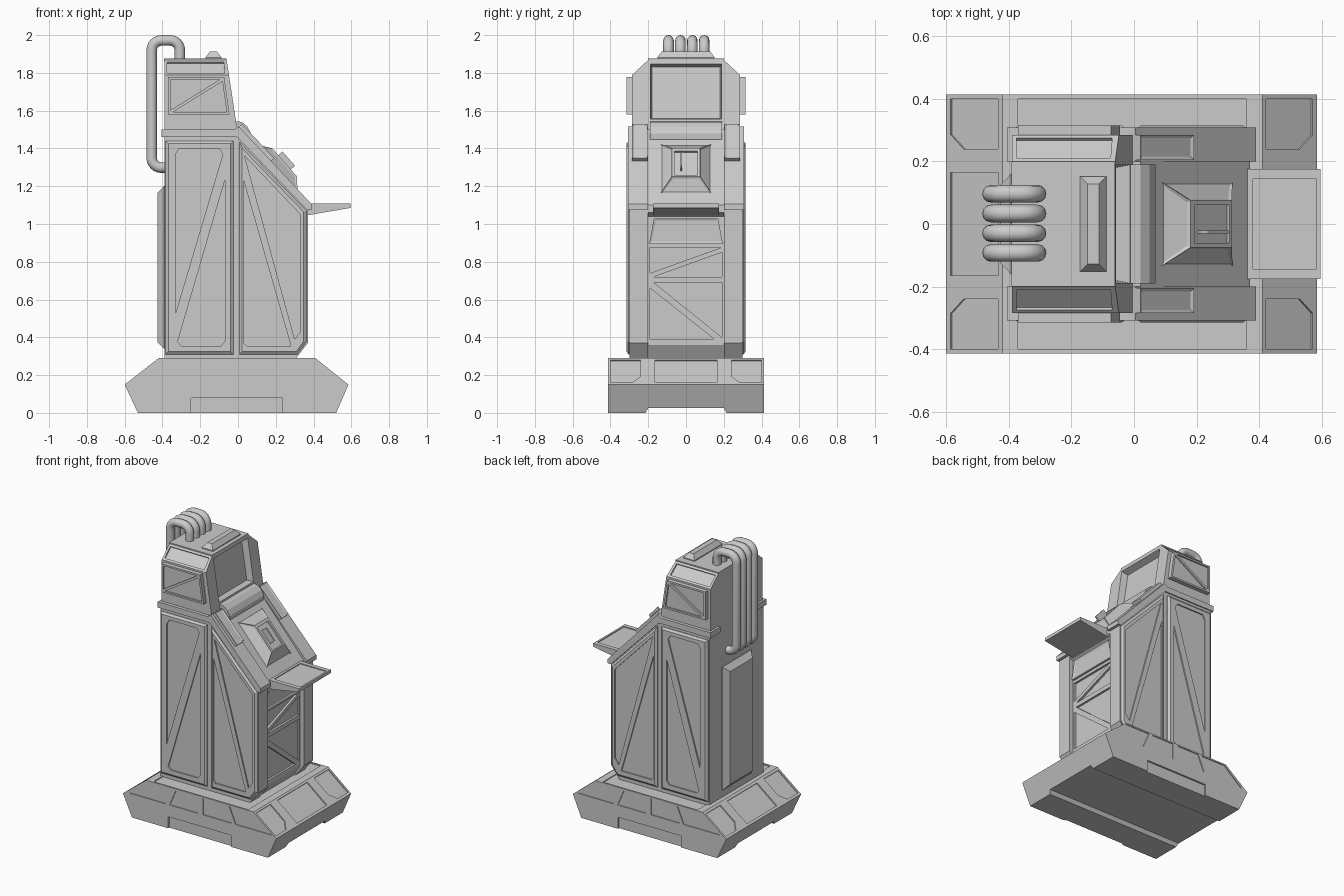
import bpy, bmesh, math
from mathutils import Vector

if "Cube" in bpy.data.objects:
    bpy.data.objects.remove(bpy.data.objects["Cube"])

grey = bpy.data.materials.new("plain grey")
grey.use_nodes = True
grey.diffuse_color = (0.6, 0.6, 0.6, 1)
grey.node_tree.nodes["Principled BSDF"].inputs["Base Color"].default_value = grey.diffuse_color

X, Y, Z = Vector((1, 0, 0)), Vector((0, 1, 0)), Vector((0, 0, 1))
O = Vector((0, 0, 0))


def finish(name, bm):
    bmesh.ops.recalc_face_normals(bm, faces=bm.faces)
    mesh = bpy.data.meshes.new(name)
    bm.to_mesh(mesh)
    bm.free()
    mesh.materials.append(grey)
    ob = bpy.data.objects.new(name, mesh)
    bpy.context.collection.objects.link(ob)
    return ob


def add_prism(bm, pts, frame, a, b, top=None):
    """Outline in a frame (origin, u, v), swept along u x v from a to b."""
    o, u, v = frame
    n = u.cross(v)
    rings = [[bm.verts.new(o + u * p + v * q + n * t) for p, q in ring]
             for ring, t in ((pts, a), (top or pts, b))]
    lo, hi = rings
    k = len(pts)
    sides = [bm.faces.new((lo[i], lo[(i + 1) % k], hi[(i + 1) % k], hi[i])) for i in range(k)]
    bm.faces.new(lo[::-1])
    return bm.faces.new(hi), sides


def prism(name, pts, frame, a, b, top=None, lip=None, side_inset=None):
    bm = bmesh.new()
    cap, sides = add_prism(bm, pts, frame, a, b, top)
    bmesh.ops.recalc_face_normals(bm, faces=bm.faces)
    if lip:
        bmesh.ops.inset_region(bm, faces=[cap], thickness=lip[0], depth=lip[1], use_even_offset=True)
    if side_inset:
        bmesh.ops.inset_individual(bm, faces=sides, thickness=side_inset[0], depth=side_inset[1])
    return finish(name, bm)


def apply(ob, mod):
    bpy.context.view_layer.objects.active = ob
    bpy.ops.object.modifier_apply(modifier=mod.name)


def carve(ob, outlines, frame, depth, inner=None):
    """Sink each outline into the surface lying on the frame."""
    bm = bmesh.new()
    for pts in outlines:
        add_prism(bm, pts, frame, 0.03, -depth, inner)
    cutter = finish("cutter", bm)
    cutter.hide_render = True
    mod = ob.modifiers.new("carve", 'BOOLEAN')
    mod.object, mod.operation, mod.solver = cutter, 'DIFFERENCE', 'EXACT'
    apply(ob, mod)
    bpy.data.objects.remove(cutter)


def mirror_y(ob):
    mod = ob.modifiers.new("mirror", 'MIRROR')
    mod.use_axis = (False, True, False)
    apply(ob, mod)


def rect(x0, x1, y0, y1):
    return [(x0, y0), (x1, y0), (x1, y1), (x0, y1)]


def flip(pts):
    return [(-p, q) for p, q in pts]


SIDE = (O, X, Z)            # outline in x and z, sweeping toward -y

# Plinth with undercut and recessed panels
base = prism("plinth", [(-.53, 0), (.52, 0), (.585, .15), (.41, .29), (-.42, .29), (-.6, .15)],
             SIDE, -.413, .413)
carve(base, [[(-.215, -.02), (.215, -.02), (.215, 0), (.2, .025), (-.2, .025), (-.215, 0)]],
      (Vector((.7, 0, 0)), Y, Z), 1.4)
long_panel = [(-.55, .165), (-.27, .165), (-.22, .28), (-.41, .28)]
mid_panel = [(-.24, .165), (-.02, .165), (-.02, .28), (-.19, .28)]
side_panels = [long_panel, mid_panel, flip(long_panel), flip(mid_panel)]
foot = rect(-.25, .235, -.02, .08)
for s in (1, -1):
    frame = (Vector((0, -.413 * s, 0)), X * s, Z)
    carve(base, side_panels, frame, .006)
    carve(base, [foot if s > 0 else flip(foot)], frame, .012)
    lower, upper = (Vector((.585, 0, .15)), Vector((.41, 0, .29))) if s > 0 else \
                   (Vector((-.6, 0, .15)), Vector((-.42, 0, .29)))
    corner = [(.24, .07), (.285, .018), (.4, .018), (.4, .21), (.24, .21)]
    carve(base, [corner, flip(corner), rect(-.165, .165, .018, .21)],
          (lower, Y * s, (upper - lower).normalized()), .008)
carve(base, [rect(-.37, .36, -.4, .4)], (Vector((0, 0, .29)), X, Y), .006)

# Central cabinet with recessed front panels
core = prism("cabinet_core", [(-.39, .28), (.29, .28), (.34, .36), (.34, 1.04), (.37, 1.06),
                              (.37, 1.1), (.02, 1.5), (-.39, 1.5)], SIDE, -.21, .21)
FRONT = (Vector((.34, 0, 0)), Y, Z)
carve(core, [[(-.19, .74), (.185, .875), (-.19, .875)], [(-.17, .72), (.19, .72), (.19, .85)],
             [(-.19, .39), (.15, .39), (-.19, .66)], [(.19, .4), (.19, .69), (-.17, .69)]], FRONT, .015)
prism("drawer_front", [(-.195, .895), (.195, .895), (.17, 1.03), (-.17, 1.03)], FRONT, -.01, .015,
      lip=(.012, -.005))

# Side walls
mirror_y(prism("side_wall", [(-.39, .28), (.3, .28), (.37, .37), (.37, 1.08), (0, 1.47), (-.39, 1.47)],
               SIDE, .2, .3))

# Side doors with braced recesses
rear_door = prism("rear_door", rect(-.383, -.025, .31, 1.44), SIDE, .29, .304, lip=(.014, .011))
carve(rear_door, [[(-.33, .53), (-.08, 1.37), (-.1, 1.4), (-.31, 1.4), (-.33, 1.37)],
                  [(-.32, .375), (-.3, .355), (-.09, .355), (-.07, .38), (-.07, 1.23)]],
      (Vector((0, -.315, 0)), X, Z), .009)
front_door = prism("front_door", [(.008, .31), (.315, .31), (.362, .375), (.362, 1.07), (.008, 1.435)],
                   SIDE, .29, .304, lip=(.014, .011))
carve(front_door, [[(.03, .37), (.045, .355), (.28, .355), (.03, 1.23)],
                   [(.3, .39), (.33, .43), (.33, 1.05), (.035, 1.36)]],
      (Vector((0, -.315, 0)), X, Z), .009)
for door in (rear_door, front_door):
    mirror_y(door)

# Trim rails following the top edge of the walls, with arm pads
mirror_y(prism("trim_rail", [(-.405, 1.46), (-.005, 1.46), (.365, 1.075), (.39, 1.075), (.39, 1.105),
                             (.005, 1.515), (-.02, 1.5), (-.405, 1.5)], SIDE, .2, .308))
slope = Vector((-.385, 0, .41)).normalized()
mirror_y(prism("arm_pad", rect(-.285, -.205, -.25, 0), (Vector((.005, 0, 1.515)), Y, slope),
               -.01, .022, lip=(.01, -.006)))

# Cabin with chamfered shoulders
bm = bmesh.new()
for s in (1, -1):
    for x, y, z in ((-.39, .2, 1.868), (-.06, .2, 1.868), (-.39, .285, 1.79), (-.048, .285, 1.79),
                    (-.001, .285, 1.48), (-.39, .285, 1.48)):
        bm.verts.new((x, y * s, z))
bmesh.ops.convex_hull(bm, input=bm.verts)
bmesh.ops.dissolve_limit(bm, angle_limit=.02, verts=bm.verts, edges=bm.edges)
cabin = finish("cabin", bm)
lean = Vector((-.05, 0, .33)).normalized()
screen_frame = (Vector((-.01, 0, 1.54)), Y, lean)
carve(cabin, [rect(-.195, .195, .01, .318)], screen_frame, .045, rect(-.18, .18, .025, .3))
shoulder = [(-.375, .015), (-.07, .015), (-.075, .1), (-.375, .1)]
for s in (1, -1):
    carve(cabin, [shoulder if s > 0 else flip(shoulder)],
          (Vector((0, -.285 * s, 1.79)), X * s, Vector((0, .085 * s, .078)).normalized()), .01)
prism("roof_cap", rect(-.392, -.06, -.2, .2), (Vector((0, 0, 1.86)), X, Y), 0, .016)
prism("roof_ridge", rect(-.172, -.088, -.152, .152), (Vector((0, 0, 1.87)), X, Y), 0, .012, lip=(.024, .032))

# Cabin side windows
window = prism("side_window", [(-.37, 1.58), (-.045, 1.58), (-.073, 1.778), (-.37, 1.778)], SIDE, .27, .315)
carve(window, [[(-.357, 1.603), (-.095, 1.766), (-.357, 1.766)],
               [(-.345, 1.592), (-.06, 1.592), (-.083, 1.755)]], (Vector((0, -.315, 0)), X, Z), .01)
mirror_y(window)

# Rounded lip below the screen
prism("screen_lip", [(-.05, 1.46), (-.05, 1.53), (-.02, 1.545), (.02, 1.54), (.05, 1.515), (.068, 1.48),
                     (.066, 1.45), (.05, 1.42)], SIDE, -.19, .19)

# Raised reader on the sloping console
deck = (Vector((.02, 0, 1.5)), Y, Vector((-.35, 0, .4)).normalized())
reader = prism("card_reader", rect(-.145, .145, -.46, -.09), deck, -.01, .056,
               top=rect(-.075, .075, -.38, -.18), side_inset=(.012, -.005))
n = deck[1].cross(deck[2])
reader_top = (deck[0] + n * .056, deck[1], deck[2])
carve(reader, [rect(-.06, .06, -.37, -.2)], reader_top, .012)
carve(reader, [rect(-.03, -.02, -.33, -.23)], reader_top, .025)

# Tray
tray = prism("tray", [(.36, 1.045), (.595, 1.085), (.595, 1.108), (.36, 1.108)], SIDE, -.175, .175)
carve(tray, [rect(.38, .582, -.145, .145)], (Vector((0, 0, 1.108)), X, Y), .006)

# Rear access panel
prism("rear_panel", rect(-.16, .16, .34, 1.2), (Vector((-.385, 0, 0)), -Y, Z), 0, .008, lip=(.036, .034))


# Bent pipes from roof to back
def rounded(path, r, steps=6):
    out = [path[0]]
    for p0, p, p1 in zip(path, path[1:], path[2:]):
        d0, d1 = (p0 - p).normalized(), (p1 - p).normalized()
        c = p + (d0 + d1) * r
        for i in range(steps + 1):
            t = i / steps * math.pi / 2
            out.append(c - d1 * r * math.cos(t) - d0 * r * math.sin(t))
    return out + [path[-1]]


for i in range(4):
    y = (i - 1.5) * .063 + .002
    corners = [Vector((px, y, pz)) for px, pz in
               ((-.308, 1.86), (-.308, 1.972), (-.457, 1.972), (-.457, 1.298), (-.38, 1.298))]
    path = rounded(corners, .052)
    curve = bpy.data.curves.new("pipe", 'CURVE')
    curve.dimensions = '3D'
    curve.bevel_depth, curve.bevel_resolution = .028, 4
    spline = curve.splines.new('POLY')
    spline.points.add(len(path) - 1)
    for sp, co in zip(spline.points, path):
        sp.co = (*co, 1)
    curve.materials.append(grey)
    pipe = bpy.data.objects.new("pipe_%d" % (i + 1), curve)
    bpy.context.collection.objects.link(pipe)
    bpy.ops.object.select_all(action='DESELECT')
    pipe.select_set(True)
    bpy.context.view_layer.objects.active = pipe
    bpy.ops.object.convert(target='MESH')
    bpy.ops.object.shade_smooth_by_angle(angle=math.radians(40))
